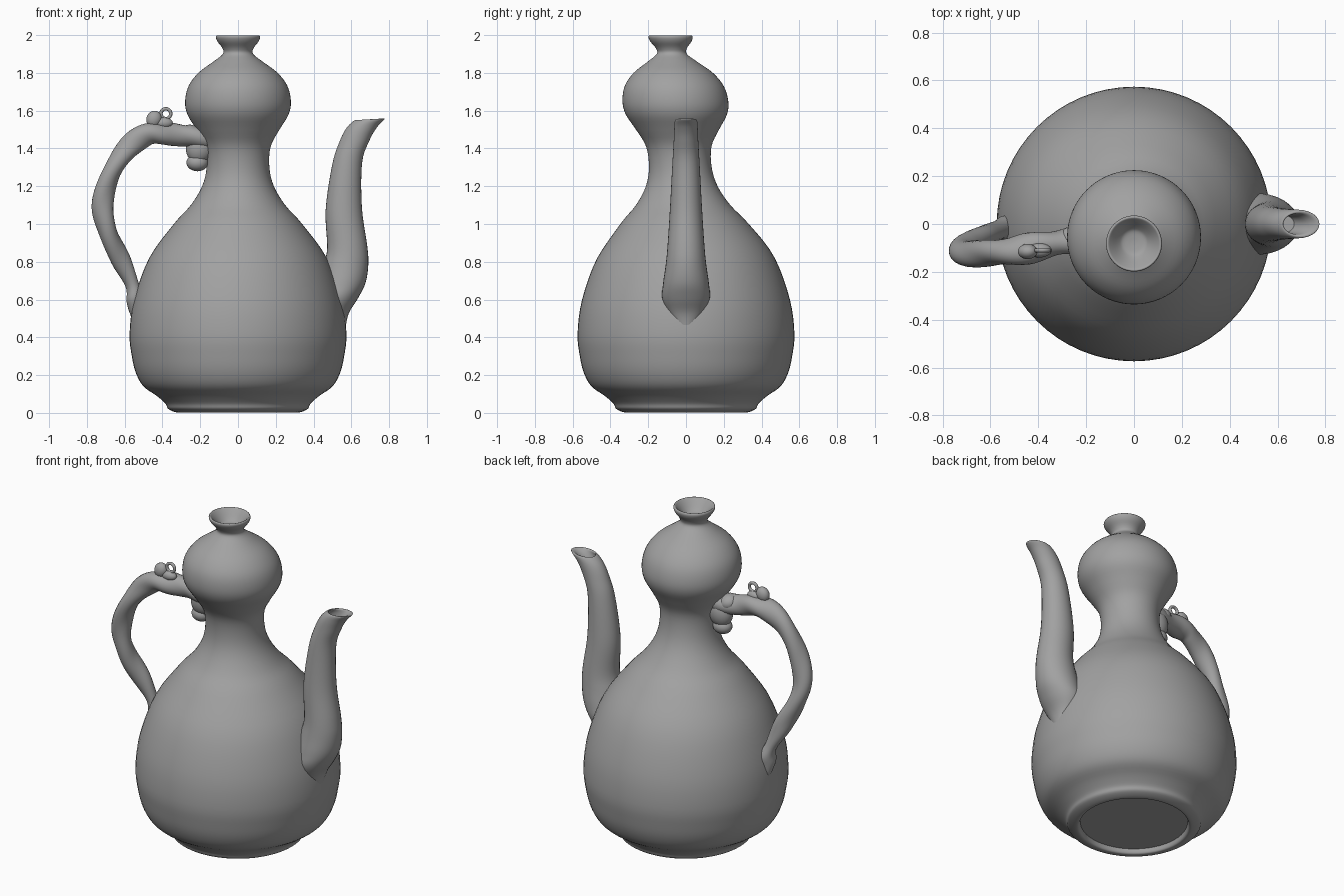
import bpy, bmesh, math
from mathutils import Vector

cube = bpy.data.objects.get("Cube")
if cube:
    bpy.data.objects.remove(cube)

GLAZE = bpy.data.materials.new("grey_glaze")
GLAZE.use_nodes = True
colour = (0.36, 0.36, 0.36, 1)
GLAZE.diffuse_color = colour
GLAZE.node_tree.nodes["Principled BSDF"].inputs["Base Color"].default_value = colour


def smooth_rows(rows, steps):
    """Catmull-Rom interpolation through rows of numbers."""
    out = []
    for i in range(len(rows) - 1):
        a, b, c, d = (Vector(rows[max(0, min(j, len(rows) - 1))])
                      for j in range(i - 1, i + 3))
        for s in range(steps):
            t = s / steps
            out.append((2 * b + (c - a) * t + (2 * a - 5 * b + 4 * c - d) * t * t
                        + (3 * b - a - 3 * c + d) * t ** 3) / 2)
    return out + [Vector(rows[-1])]


def skin(name, loops):
    """Join equal point loops into one capped, smooth surface."""
    bm = bmesh.new()
    rings = [[bm.verts.new(p) for p in loop] for loop in loops]
    n = len(rings[0])
    for low, high in zip(rings, rings[1:]):
        for i in range(n):
            j = (i + 1) % n
            bm.faces.new((low[i], low[j], high[j], high[i]))
    bm.faces.new(rings[0][::-1])
    bm.faces.new(rings[-1])
    bmesh.ops.recalc_face_normals(bm, faces=bm.faces)
    mesh = bpy.data.meshes.new(name)
    bm.to_mesh(mesh)
    bm.free()
    ob = bpy.data.objects.new(name, mesh)
    bpy.context.collection.objects.link(ob)
    finish(ob, name)


def finish(ob, name):
    ob.name = name
    ob.data.materials.append(GLAZE)
    bpy.ops.object.select_all(action="DESELECT")
    ob.select_set(True)
    bpy.context.view_layer.objects.active = ob
    bpy.ops.object.shade_smooth_by_angle(angle=math.radians(50))


def circle(n):
    return [(math.cos(math.tau * i / n), math.sin(math.tau * i / n)) for i in range(n)]


def blob(name, place, size, tilt=0):
    bpy.ops.mesh.primitive_uv_sphere_add(segments=24, ring_count=14, location=place,
                                         rotation=(0, tilt, 0))
    ob = bpy.context.object
    ob.scale = size
    finish(ob, name)


# Double-gourd body: (radius, height); the upper half leans to the front
profile = [(0.3, 0.03), (0.31, 0.005), (0.335, 0.005), (0.37, 0.022), (0.385, 0.05),
           (0.43, 0.09), (0.5, 0.14), (0.54, 0.21), (0.562, 0.3), (0.574, 0.42),
           (0.55, 0.6), (0.47, 0.82), (0.34, 1.0), (0.25, 1.1), (0.19, 1.2),
           (0.166, 1.3), (0.173, 1.41), (0.22, 1.5), (0.268, 1.58), (0.28, 1.65),
           (0.262, 1.73), (0.21, 1.8), (0.13, 1.86), (0.08, 1.9), (0.082, 1.93),
           (0.108, 1.965), (0.117, 1.988), (0.11, 1.999), (0.095, 1.985),
           (0.065, 1.95), (0.045, 1.935), (0.01, 1.93)]
skin("gourd_body", [[(r * c, r * s - 0.075 * max(0, z - 0.9), z) for c, s in circle(64)]
                    for r, z in smooth_rows(profile, 4)])

# Spout: (centre x, height, half depth in x, half width in y), hollow at the tip
spout = [(0.545, 0.42, 0.02, 0.02), (0.53, 0.52, 0.055, 0.085), (0.525, 0.6, 0.11, 0.125),
         (0.55, 0.68, 0.125, 0.122), (0.57, 0.78, 0.12, 0.108), (0.578, 0.88, 0.106, 0.098),
         (0.56, 1.08, 0.096, 0.085), (0.578, 1.32, 0.079, 0.072), (0.617, 1.44, 0.08, 0.065),
         (0.655, 1.51, 0.083, 0.062), (0.693, 1.55, 0.082, 0.058), (0.69, 1.55, 0.066, 0.045),
         (0.66, 1.52, 0.055, 0.04), (0.63, 1.46, 0.04, 0.035)]
skin("spout", [[(x + a * c, b * s, z + 0.06 * a * c) for c, s in circle(32)]
               for x, z, a, b in smooth_rows(spout, 5)])

# Twisted handle: (x, y, z, radius) along its path
path = smooth_rows([(-0.1, -0.04, 1.46, 0.06), (-0.2, -0.06, 1.46, 0.062),
                    (-0.3, -0.075, 1.468, 0.054), (-0.4, -0.095, 1.48, 0.06),
                    (-0.49, -0.11, 1.47, 0.06), (-0.59, -0.12, 1.395, 0.055),
                    (-0.675, -0.125, 1.26, 0.052), (-0.717, -0.115, 1.1, 0.053),
                    (-0.69, -0.09, 0.96, 0.053), (-0.625, -0.05, 0.82, 0.049),
                    (-0.565, -0.025, 0.69, 0.038), (-0.54, -0.015, 0.6, 0.05),
                    (-0.53, -0.01, 0.5, 0.03)], 8)
loops = []
for k, row in enumerate(path):
    here = row.to_3d()
    ahead = path[min(k + 1, len(path) - 1)].to_3d() - path[max(k - 1, 0)].to_3d()
    side = ahead.cross(Vector((0, 1, 0))).normalized()
    across = side.cross(ahead).normalized()
    loop = []
    for c, s in circle(24):
        turn = math.atan2(s, c) + k * 0.17
        r = row[3] * (1 + 0.09 * math.cos(2 * turn))
        loop.append(here + side * r * c + across * r * s)
    loops.append(loop)
skin("twisted_handle", loops)

# Moulded head where the handle meets the neck
blob("handle_head", (-0.2, -0.05, 1.41), (0.075, 0.06, 0.09), 0.3)
blob("handle_chin", (-0.215, -0.05, 1.325), (0.058, 0.05, 0.046))
blob("handle_brow", (-0.25, -0.065, 1.475), (0.06, 0.06, 0.05), 0.3)

# Small lid loop and its bump on the handle
blob("loop_bump", (-0.445, -0.115, 1.555), (0.04, 0.032, 0.045), 0.4)
blob("loop_base", (-0.395, -0.11, 1.535), (0.05, 0.03, 0.03))
bpy.ops.mesh.primitive_torus_add(location=(-0.382, -0.11, 1.584),
                                 rotation=(math.pi / 2, 0, 0), major_radius=0.026,
                                 minor_radius=0.009, major_segments=28, minor_segments=10)
finish(bpy.context.object, "lid_loop")
